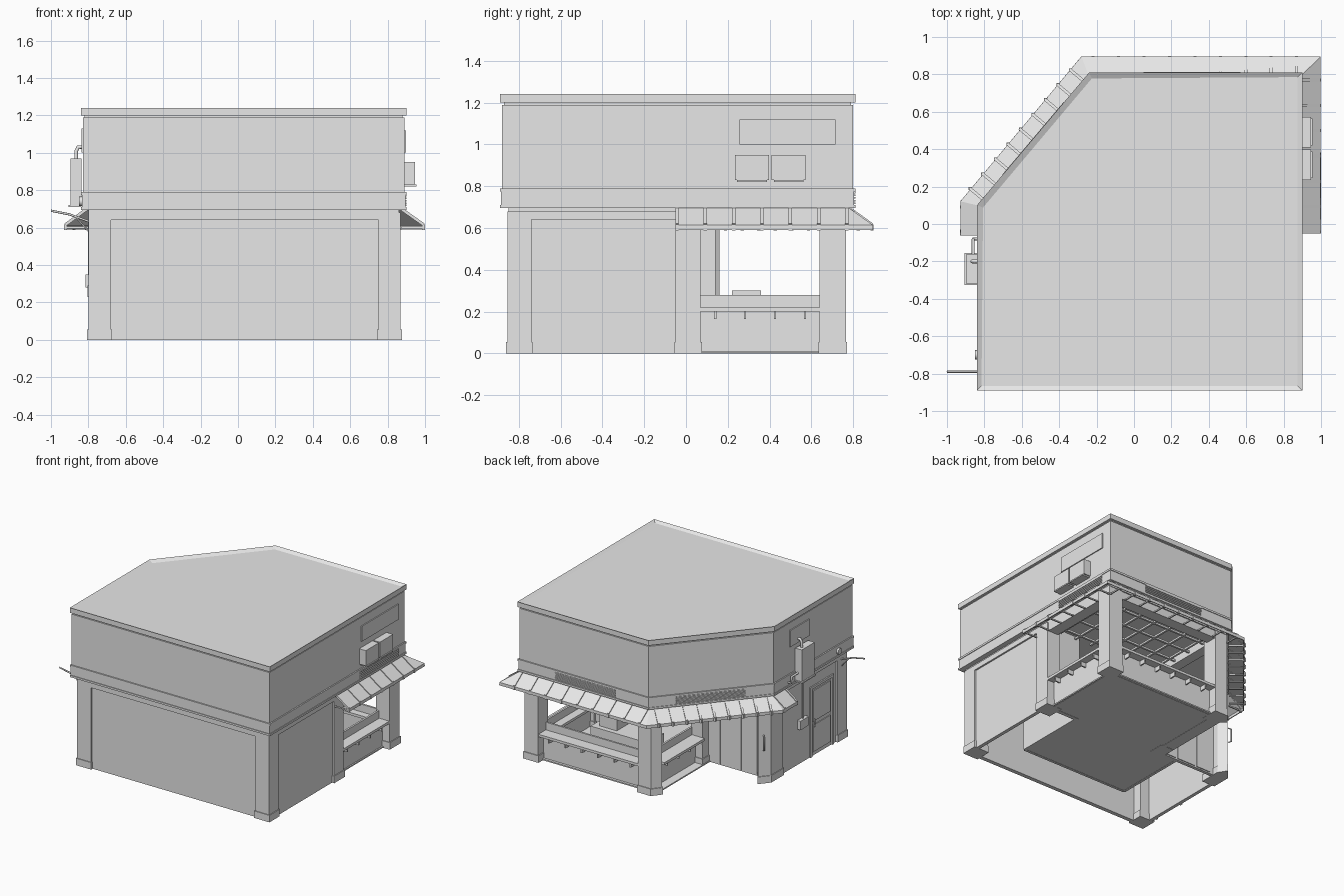
import bpy, bmesh
from mathutils import Vector

cube = bpy.data.objects.get("Cube")
if cube:
    bpy.data.objects.remove(cube)

grey = bpy.data.materials.new("plain_grey")
grey.use_nodes = True
grey.diffuse_color = (0.8, 0.8, 0.8, 1)
grey.node_tree.nodes["Principled BSDF"].inputs["Base Color"].default_value = (0.8, 0.8, 0.8, 1)


def finish(name, bm):
    bmesh.ops.recalc_face_normals(bm, faces=bm.faces)
    mesh = bpy.data.meshes.new(name)
    bm.to_mesh(mesh)
    bm.free()
    mesh.materials.append(grey)
    ob = bpy.data.objects.new(name, mesh)
    bpy.context.collection.objects.link(ob)
    return ob


def prism(name, pts, z0, z1, inset=0, drop=0):
    bm = bmesh.new()
    low = [bm.verts.new((x, y, z0)) for x, y in pts]
    top = [bm.verts.new((x, y, z1)) for x, y in pts]
    bm.faces.new(low[::-1])
    lid = bm.faces.new(top)
    for i in range(len(pts)):
        j = (i + 1) % len(pts)
        bm.faces.new((low[i], low[j], top[j], top[i]))
    if inset:
        bm.normal_update()
        bmesh.ops.inset_region(bm, faces=[lid], thickness=inset)
        bmesh.ops.translate(bm, verts=lid.verts, vec=(0, 0, -drop))
    return finish(name, bm)


def box(name, x0, x1, y0, y1, z0, z1):
    return prism(name, [(x0, y0), (x1, y0), (x1, y1), (x0, y1)], z0, z1)


def bar(name, p, q, w, h=None):
    p, q = Vector(p), Vector(q)
    bm = bmesh.new()
    bmesh.ops.create_cube(bm, size=1)
    bmesh.ops.scale(bm, vec=(w, h or w, (q - p).length), verts=bm.verts)
    ob = finish(name, bm)
    ob.rotation_mode = "QUATERNION"
    ob.rotation_quaternion = (q - p).to_track_quat("Z", "Y")
    ob.location = (p + q) / 2
    return ob


def pipe(name, pts, r):
    cu = bpy.data.curves.new(name, "CURVE")
    cu.dimensions = "3D"
    cu.bevel_depth = r
    cu.bevel_resolution = 2
    cu.use_fill_caps = True
    sp = cu.splines.new("POLY")
    sp.points.add(len(pts) - 1)
    for pt, co in zip(sp.points, pts):
        pt.co = (*co, 1)
    cu.materials.append(grey)
    bpy.context.collection.objects.link(bpy.data.objects.new(name, cu))


def offset(pts, d):
    # mitred outward offset of a counter-clockwise outline
    out = []
    for i, p in enumerate(pts):
        a, b, c = Vector(pts[i - 1]), Vector(p), Vector(pts[(i + 1) % len(pts)])
        e, f = (b - a).normalized(), (c - b).normalized()
        n, m = Vector((e.y, -e.x)), Vector((f.y, -f.x))
        out.append(tuple(b + (n + m) * d / (1 + n.dot(m))))
    return out


# Upper storey, trims and roof
plan = [(-.84, -.89), (.9, -.89), (.9, .81), (-.24, .81), (-.84, .10)]
prism("roof_cap", plan, 1.2, 1.24, .035, .015)
prism("roof_shadow_gap", offset(plan, -.02), 1.18, 1.2)
prism("upper_wall", offset(plan, -.01), .78, 1.188)
prism("band_top_trim", plan, .775, .79)
prism("band", offset(plan, -.005), .71, .775)
prism("band_bottom_trim", plan, .695, .71)
prism("ceiling", offset(plan, -.04), .67, .696)

# Columns with slightly wider feet
columns = {
    "front_right_column": [(-.8, -.855), (-.68, -.855), (-.68, -.74), (-.8, -.74)],
    "front_left_column": [(.75, -.855), (.87, -.855), (.87, -.74), (.75, -.74)],
    "left_middle_column": [(.75, -.05), (.87, -.05), (.87, .07), (.75, .07)],
    "back_left_column": [(.75, .64), (.87, .64), (.87, .765), (.75, .765)],
    "back_right_column": [(-.28, .7), (-.22, .64), (-.12, .64), (-.12, .765), (-.23, .765)],
    "right_middle_column": [(-.8, -.06), (-.7, -.06), (-.7, .1), (-.74, .16), (-.8, .088)],
    "porch_pier": [(-.24, .03), (-.14, .03), (-.14, .14), (-.24, .14)],
}
for name, pts in columns.items():
    prism(name, pts, 0, .68)
    prism(name + "_foot", offset(pts, .006), 0, .055)

# Ground floor walls, recessed between columns, with lintels above
box("front_wall", -.7, .77, -.842, -.81, 0, .68)
box("front_lintel", -.68, .75, -.855, -.81, .64, .68)
box("left_wall", .83, .857, -.76, -.03, 0, .68)
box("left_lintel", .83, .87, -.74, -.05, .64, .68)
box("right_wall", -.787, -.76, -.76, -.04, 0, .68)
box("right_lintel", -.8, -.76, -.74, -.06, .64, .68)
box("porch_wall", -.72, -.2, .03, .055, 0, .68)
box("left_partition", .55, .8, .02, .05, 0, .68)
box("rear_partition", -.36, .57, -.55, -.53, 0, .68)
for side, x in (("left", .56), ("right", -.37)):
    box(side + "_store_wall", x, x + .02, -.54, .04, 0, .68)
box("kiosk_floor", -.25, .82, .04, .72, .002, .012)
box("store_floor", -.36, .57, -.53, .04, .002, .012)

# Porch door leaves and handle
for i, (a, b) in enumerate(((-.34, -.24), (-.52, -.36), (-.66, -.54))):
    box(f"porch_door_{i}", a, b, .05, .062, .01, .62)
pipe("porch_handle", [(-.77, .135, .26), (-.785, .15, .27), (-.785, .15, .37), (-.77, .135, .38)], .005)

# Kiosk: headers, low walls, counters and brackets
box("left_header", .77, .86, .05, .66, .61, .68)
box("back_header", -.14, .77, .67, .76, .61, .68)
box("porch_header", -.22, -.14, .12, .66, .61, .68)
box("left_low_wall", .78, .81, .06, .66, 0, .2)
box("back_low_wall", -.14, .77, .67, .7, 0, .2)
box("porch_low_wall", -.18, -.15, .12, .66, 0, .2)
box("left_counter", .7, .868, .07, .64, .2, .22)
box("back_counter", -.12, .75, .6, .762, .2, .22)
box("porch_counter", -.26, -.1, .14, .64, .2, .22)
box("left_rail", .765, .78, .07, .64, .22, .28)
box("back_rail", -.12, .75, .655, .67, .22, .28)
box("porch_rail", -.15, -.135, .14, .64, .22, .28)
for i in range(4):
    y = .14 + i * .143
    box(f"left_bracket_{i}", .81, .855, y - .005, y + .005, .165, .2)
    box(f"porch_bracket_{i}", -.24, -.18, y - .005, y + .005, .165, .2)
for i in range(6):
    x = -.04 + i * .142
    box(f"back_bracket_{i}", x - .005, x + .005, .7, .75, .165, .2)
box("work_table", .05, .55, .2, .4, .012, .2)
box("appliance", .35, .5, .22, .36, .2, .3)

# Ceiling lattice
for i in range(7):
    box(f"ceiling_beam_{i}", -.1 + i * .14, -.085 + i * .14, .07, .7, .63, .645)
for i in range(4):
    box(f"ceiling_rail_{i}", -.14, .8, .12 + i * .16, .135 + i * .16, .63, .645)

# Wrapped awning
inner = [(.875, -.05), (.875, .775), (-.235, .775), (-.81, .093), (-.81, -.06)]
outer = [(.995, -.05), (.995, .892), (-.28, .892), (-.925, .12), (-.925, -.06)]
bm = bmesh.new()
rows = [[bm.verts.new((x, y, z)) for x, y in path]
        for path, z in ((inner, .695), (outer, .612), (outer, .59))]
for a, b in zip(rows, rows[1:]):
    for i in range(len(inner) - 1):
        bm.faces.new((a[i], a[i + 1], b[i + 1], b[i]))
awning = finish("awning", bm)
mod = awning.modifiers.new("thickness", "SOLIDIFY")
mod.thickness = .008
mod.offset = 0


# Awning ribs and the supports beneath them
def ribs(name, start, end, normal, reach, count):
    s, e, n = Vector(start), Vector(end), Vector(normal).normalized() * reach
    for i in range(count):
        p = s.lerp(e, i / (count - 1))
        q = p + n
        bar(f"{name}_rib_{i}", (*p, .698), (*q, .615), .016)
        bar(f"{name}_lip_{i}", (*q, .617), (*q, .588), .016)
        bar(f"{name}_support_{i}", (*p, .6), (*q, .6), .01)


ribs("left_awning", (.875, -.043), (.875, .77), (1, 0), .118, 7)
ribs("back_awning", (.87, .775), (-.22, .775), (0, 1), .115, 9)
ribs("corner_awning", (-.255, .752), (-.79, .117), (-.764, .645), .112, 9)
ribs("right_awning", (-.81, .09), (-.81, -.053), (-1, 0), .113, 2)

# Louvred vents on the band
for i in range(5):
    z = .714 + i * .013
    box(f"left_vent_{i}", .89, .902, .235, .71, z, z + .008)
    box(f"back_vent_{i}", .05, .57, .8, .812, z, z + .008)
    bar(f"corner_vent_{i}", (-.37, .65, z + .004), (-.7, .26, z + .004), .012, .008)

# Left wall: sign panel and twin cooling units
box("left_sign_panel", .885, .898, .255, .715, 1.0, 1.12)
for i, y in enumerate((.235, .41)):
    box(f"cooling_unit_{i}", .885, .947, y, y + .163, .83, .95)
    box(f"cooling_tray_{i}", .885, .955, y + .01, y + .153, .82, .83)

# Right wall: sign panel, service cabinet, pipes, meter, lamp and pole
box("right_sign_panel", -.838, -.82, -.34, -.1, 1.0, 1.13)
box("service_cabinet", -.895, -.838, -.32, -.16, .72, .97)
box("cabinet_shelf", -.905, -.82, -.325, -.155, .71, .72)
pipe("cabinet_pipe", [(-.865, -.2, .96), (-.865, -.2, 1.01), (-.855, -.2, 1.03), (-.82, -.2, 1.03)], .01)
pipe("side_pipe", [(-.86, -.17, .78), (-.86, -.08, .78), (-.86, -.08, .73), (-.82, -.08, .73)], .008)
box("meter", -.815, -.78, -.36, -.26, .28, .35)
pipe("meter_pipe", [(-.797, -.31, .35), (-.797, -.31, .64)], .006)
pipe("flag_pole", [(-1.0, -.79, .69), (-.9, -.79, .67), (-.79, -.79, .63)], .006)
pipe("flag_brace", [(-.87, -.79, .66), (-.8, -.79, .58)], .004)
pipe("wall_lamp", [(-.83, -.7, .74), (-.85, -.7, .74)], .025)

# Service door with frame and two panels
for y in (-.7, -.43):
    box("door_jamb", -.797, -.78, y, y + .02, 0, .55)
box("door_head", -.797, -.78, -.7, -.41, .53, .55)
for name, z0, z1 in (("door_upper_panel", .27, .51), ("door_lower_panel", .03, .24)):
    box(name, -.793, -.78, -.66, -.45, z0, z1)
pipe("door_handle", [(-.8, -.455, .23), (-.8, -.455, .29)], .005)
